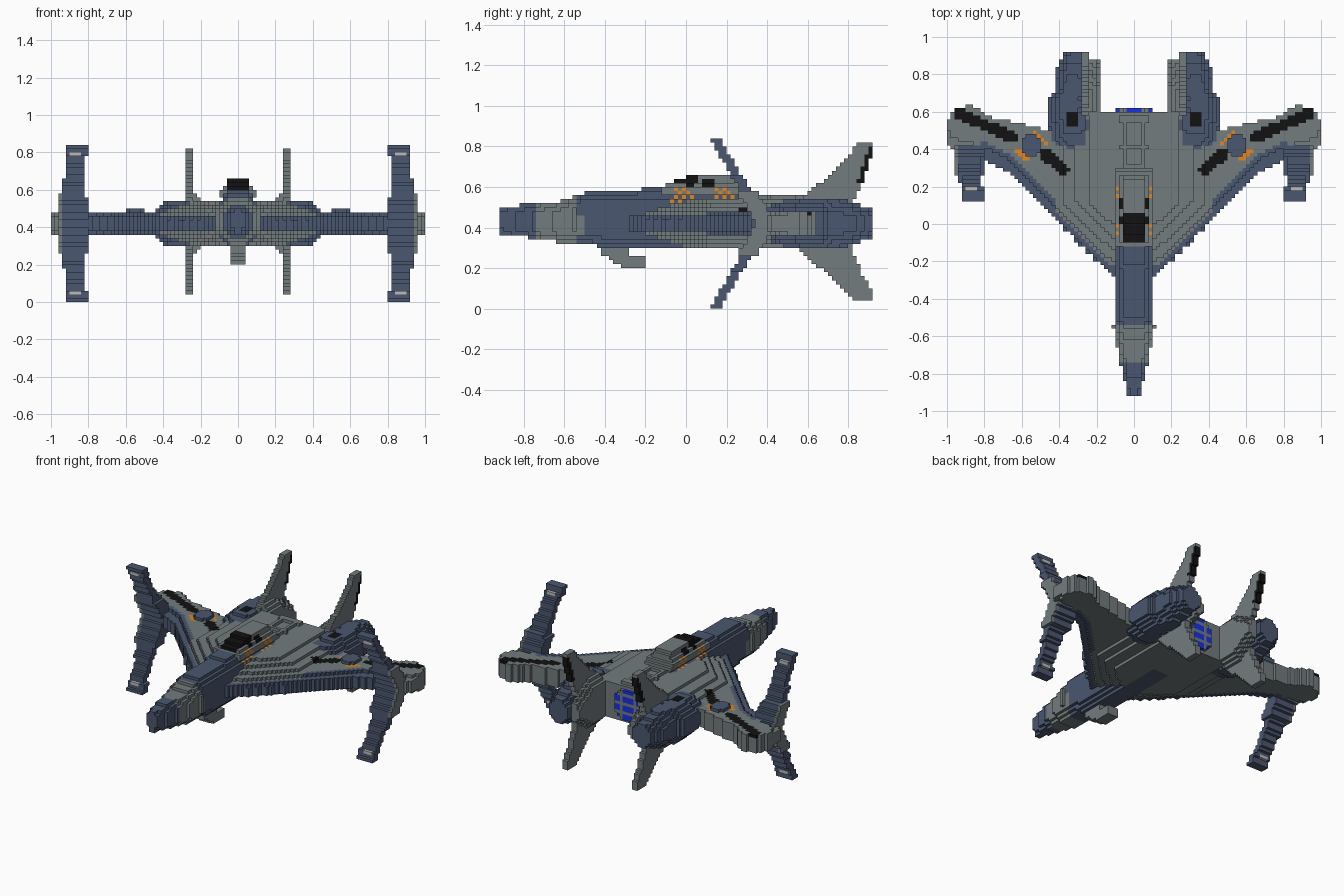
import bpy, math

if "Cube" in bpy.data.objects:
    bpy.data.objects.remove(bpy.data.objects["Cube"])

S = 0.02          # brick size
ZC = 0.42         # mid height of the craft
cells = {}        # (i, j, k) -> [part name, colour]

COLOURS = {
    "grey": (0.17, 0.20, 0.21, 1), "blue": (0.07, 0.095, 0.16, 1),
    "black": (0.006, 0.006, 0.006, 1), "orange": (0.75, 0.24, 0.02, 1),
    "glow": (0.01, 0.03, 0.75, 1), "light": (0.5, 0.5, 0.48, 1),
}


def ip(pts, t):
    """Piecewise linear lookup."""
    if t <= pts[0][0]:
        return pts[0][1]
    for (a, va), (b, vb) in zip(pts, pts[1:]):
        if t <= b:
            return va + (vb - va) * (t - a) / (b - a)
    return pts[-1][1]


def inside(poly, u, v):
    """Point in polygon."""
    hit = False
    for (a, b), (c, d) in zip(poly, poly[1:] + poly[:1]):
        if (b > v) != (d > v) and u < a + (c - a) * (v - b) / (d - b):
            hit = not hit
    return hit


def fill(name, lo, hi, test, colour):
    """Fill bricks in a box where test is true, mirrored in x."""
    r = [range(round(a / S), round(b / S)) for a, b in zip(lo, hi)]
    for i in r[0]:
        for j in r[1]:
            for k in r[2]:
                p = ((i + .5) * S, (j + .5) * S, (k + .5) * S)
                if test(*p):
                    c = colour(*p) if callable(colour) else colour
                    cells[i, j, k] = [name, c]
                    cells[-1 - i, j, k] = [name, c]


def paint(parts, colour, test):
    for (i, j, k), c in cells.items():
        x = (i + .5) * S
        if c[0] in parts and test(abs(x), (j + .5) * S, (k + .5) * S):
            c[1] = colour


# Wing and centre body: plan outline, thickness stepping up from the leading edge
EDGE = [(0, -.3), (.1, -.28), (.2, -.2), (.4, 0), (.56, .17), (.68, .28), (.82, .35), (.96, .39), (1, .44)]
REAR = [(0, .61), (.2, .61), (.3, .56), (.45, .5), (.6, .535), (.76, .57), (.88, .64), (.96, .61), (1, .55)]
THICK = [(0, .12), (.23, .115), (.33, .085), (.4, .065), (.94, .065), (1, .05)]


def wing(x, y, z):
    d = y - ip(EDGE, x)
    return d > 0 and y < ip(REAR, x) and abs(z - ZC) < min(ip(THICK, x), .03 + .3 * d)


def wing_colour(x, y, z):
    d = y - ip(EDGE, x)
    return "blue" if d < (.1 if .42 < x < .82 else .045) and x < .95 else "grey"


fill("wings", (0, -.3, .26), (1, .66, .6), wing, wing_colour)

# Fuselage: eight-sided section along y
WIDTH = [(-.92, .03), (-.88, .04), (-.8, .06), (-.66, .09), (-.55, .112), (-.48, .102), (.6, .105)]
TOP = [(-.92, .5), (-.82, .51), (-.64, .525), (-.5, .57), (-.42, .582), (-.1, .595), (.24, .595), (.32, .545), (.6, .54)]
BOTTOM = [(-.92, .37), (-.8, .355), (-.62, .325), (-.5, .32), (-.4, .3), (.6, .3)]


def fuselage(x, y, z):
    t, b, w = ip(TOP, y), ip(BOTTOM, y), ip(WIDTH, y)
    h = (t - b) / 2
    v = abs(z - (t + b) / 2)
    return x < w and v < h and x / w + v / h < 1.55


def fuselage_colour(x, y, z):
    if -.75 < y < -.54 + (.05 if abs(z - ZC) < .05 else 0):
        return "grey"
    return "grey" if y > .25 or (y > -.05 and z > .58) else "blue"


fill("fuselage", (0, -.92, .28), (.14, .6, .62), fuselage, fuselage_colour)

# Chin intake under the nose
CHIN = [(-.44, .32), (-.42, .27), (-.36, .23), (-.3, .2), (-.205, .2), (-.205, .255), (-.27, .26), (-.27, .32)]
fill("chin_intake", (0, -.46, .18), (.04, -.2, .32), lambda x, y, z: inside(CHIN, y, z), "grey")

# Canopy
HOOD = [(-.13, .58), (-.08, .62), (-.02, .645), (.03, .665), (.22, .665), (.26, .62), (.32, .54), (-.1, .54)]
fill("canopy", (0, -.14, .56), (.12, .34, .68),
     lambda x, y, z: inside(HOOD, y, z) and x < .06 + (.65 - z) * .5, "grey")
paint({"canopy", "fuselage"}, "black", lambda x, y, z: z > .585 and (
    (x < .06 and -.12 < y < .07 and z > .59) or (0 < y < .14 and .6 < z < .64 and abs(y - .06) > .012)))

# Dorsal spine with two raised ribs
fill("spine", (0, .3, .52), (.08, .58, .56),
     lambda x, y, z: z < .54 or .04 < x < .06 or .4 < y < .42 or y > .54, "grey")

# Engine nacelles
OUTER = [(.4, .37), (.44, .45), (.68, .46), (.7, .42), (.85, .41), (.92, .37)]
HALF = [(.4, .085), (.5, .115), (.64, .13), (.76, .12), (.92, .075)]


def nacelle(x, y, z):
    o, n = ip(OUTER, y), (.2 if y < .61 else .24)
    w, h = (o - n) / 2, ip(HALF, y)
    u, v = abs(x - (o + n) / 2) / w, abs(z - ZC) / h
    return u < 1 and v < 1 and u + v < 1.4


fill("engine_nacelles", (.18, .4, .26), (.48, .92, .58), nacelle, "blue")

# Grey fairings at the inner side of the nacelles
fill("fin_fairings", (.18, .6, .26), (.24, .88, .6),
     lambda x, y, z: abs(z - ZC) < min(.16, .06 + (.88 - y) * .6) - max(0, .22 - x) * 1.2, "grey")

# Upper and lower tail fins
UP = [(.55, .5), (.58, .54), (.66, .62), (.78, .72), (.85, .82), (.92, .82), (.92, .77), (.87, .62), (.83, .54), (.83, .5)]
DOWN = [(.5, .34), (.55, .3), (.66, .2), (.76, .12), (.83, .05), (.92, .05), (.92, .09), (.87, .17), (.83, .27), (.8, .34)]
fill("tail_fins", (.24, .5, .04), (.28, .92, .82),
     lambda x, y, z: inside(UP, y, z) or inside(DOWN, y, z), "grey")
paint({"tail_fins"}, "black",
      lambda x, y, z: .62 < z < .8 and y > ip([(.62, .845), (.8, .9)], z))


# Forward-swept blades above and below each wing tip
def blade(x, y, z):
    a = abs(z - ZC)
    lo, hi = ip([(.14, .8), (.16, .82), (.22, .83), (.355, .83), (.36, .8)], a), \
        ip([(.13, .97), (.16, .95), (.22, .95), (.24, .92)], a)
    return lo < x < hi and abs(y - (.395 - .61 * a)) < (.026 if a > .16 else .05)


fill("wing_tip_blades", (.8, .1, 0), (.98, .46, .84), blade,
     lambda x, y, z: "grey" if x > .93 else "blue")
paint({"wing_tip_blades"}, "light", lambda x, y, z: .36 < abs(z - ZC) < .38 and .84 < x < .9)

# Raised disc on each wing
fill("wing_discs", (.48, .34, .48), (.62, .5, .5),
     lambda x, y, z: math.hypot(x - .55, y - .42) < .055, "blue")


# Painted stripes on the upper wing and nacelles
def stripe(a, b, w):
    def test(x, y, z):
        dx, dy = b[0] - a[0], b[1] - a[1]
        t = min(1, max(0, ((x - a[0]) * dx + (y - a[1]) * dy) / (dx * dx + dy * dy)))
        return z > .45 and math.hypot(x - a[0] - t * dx, y - a[1] - t * dy) < w
    return test


for a, b, w, c in [((.65, .46), (.93, .59), .03, "black"), ((.38, .29), (.47, .37), .03, "black"),
                   ((.47, .43), (.53, .49), .014, "orange"), ((.56, .395 - .055), (.62, .395), .014, "orange")]:
    # the outer orange dash runs the opposite way to the inner one
    if c == "orange":
        a, b = ((a[0], a[1]), (b[0], b[1]))
    paint({"wings", "engine_nacelles"}, c, stripe(a, b, w))
paint({"engine_nacelles"}, "black", lambda x, y, z: .3 < x < .37 and .51 < y < .6 and z > .48)

# Orange chequers below the canopy
for yc in (-.02, .18):
    paint({"fuselage", "canopy"}, "orange", lambda x, y, z: .52 < z < .6 and x > .04
          and abs(y - yc) < .07 - (z - .53) * .5 and (round(y / S - .5) + round(z / S - .5)) % 2 == 0)

# Glowing exhaust at the rear of the body
fill("exhaust", (0, .58, .32), (.12, .62, .52),
     lambda x, y, z: math.hypot(x, z - ZC) < .11,
     lambda x, y, z: "grey" if round(x / S - .5) % 3 == 2 or round(z / S - .5) % 3 == 0 else "glow")

# Turn the bricks into one mesh per part, keeping only outside faces
mats = {}
for n, rgba in COLOURS.items():
    mats[n] = bpy.data.materials.new(n)
    mats[n].diffuse_color = rgba
FACES = []
for ax in range(3):
    u, v = (ax + 1) % 3, (ax + 2) % 3
    for side in (0, 1):
        quad = []
        for cu, cv in ((0, 0), (1, 0), (1, 1), (0, 1)):
            c = [0, 0, 0]
            c[ax], c[u], c[v] = side, cu, cv
            quad.append(tuple(c))
        step = [0, 0, 0]
        step[ax] = 2 * side - 1
        FACES.append((step, quad if side else quad[::-1]))

names = list(COLOURS)
for part in sorted({c[0] for c in cells.values()}):
    verts, faces, slots = {}, [], []
    for key, (name, colour) in cells.items():
        if name != part:
            continue
        for step, quad in FACES:
            if tuple(a + b for a, b in zip(key, step)) in cells:
                continue
            faces.append([verts.setdefault(tuple(a + b for a, b in zip(key, q)), len(verts)) for q in quad])
            slots.append(names.index(colour))
    me = bpy.data.meshes.new(part)
    me.from_pydata([tuple(a * S for a in v) for v in verts], [], faces)
    for n in names:
        me.materials.append(mats[n])
    me.polygons.foreach_set("material_index", slots)
    me.update()
    bpy.context.collection.objects.link(bpy.data.objects.new(part, me))

for m in bpy.data.materials:
    if m.users and not m.is_grease_pencil:
        m.use_nodes = True
        m.node_tree.nodes["Principled BSDF"].inputs["Base Color"].default_value = m.diffuse_color
